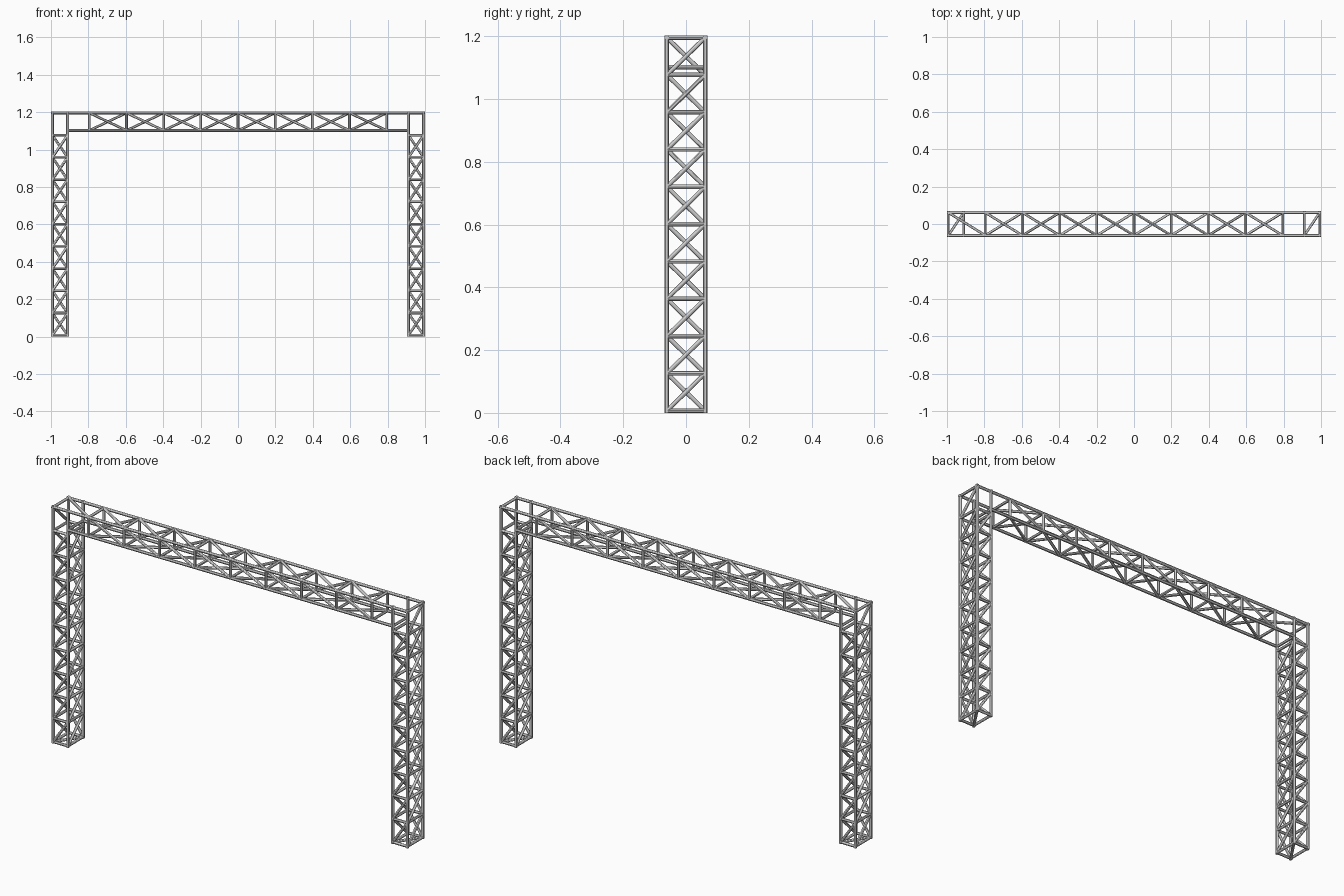
import bpy
import bmesh
from math import pi
from mathutils import Vector, Matrix

cube = bpy.data.objects.get("Cube")
if cube:
    bpy.data.objects.remove(cube, do_unlink=True)

# Key dimensions
CHORD, WEB = 0.0075, 0.007
OUT, INN, SIDE = 0.9925, 0.911, 0.061
LOW, TOP, BEAM_Z = 0.007, 1.196, 1.102
LEG_BAYS, BEAM_BAYS, SPAN = 10, 8, 0.795

steel = bpy.data.materials.new("steel grey")
steel.use_nodes = True
grey = (0.6, 0.6, 0.6, 1)
steel.diffuse_color = grey
steel.node_tree.nodes["Principled BSDF"].inputs["Base Color"].default_value = grey


def tube(bm, a, b, r):
    """Round bar between two points."""
    a, b = Vector(a), Vector(b)
    d = b - a
    m = Matrix.Translation((a + b) / 2) @ d.to_track_quat("Z", "Y").to_matrix().to_4x4()
    bmesh.ops.create_cone(bm, cap_ends=True, segments=12, radius1=r, radius2=r,
                          depth=d.length, matrix=m)


def finish(bm, name):
    mesh = bpy.data.meshes.new(name)
    bm.to_mesh(mesh)
    bm.free()
    mesh.materials.append(steel)
    ob = bpy.data.objects.new(name, mesh)
    bpy.context.collection.objects.link(ob)
    bpy.ops.object.select_all(action="DESELECT")
    ob.select_set(True)
    bpy.context.view_layer.objects.active = ob
    bpy.ops.object.shade_smooth_by_angle()
    return ob


# Leg tower: four chords, rings and diagonals winding around the faces
bm = bmesh.new()
step = (TOP - LOW) / LEG_BAYS
levels = [LOW + i * step for i in range(LEG_BAYS + 1)]
corners = [(OUT, -SIDE), (OUT, SIDE), (INN, SIDE), (INN, -SIDE)]
for i, c in enumerate(corners):
    n = corners[(i + 1) % 4]
    tube(bm, (*c, 0), (*c, TOP + CHORD), CHORD)
    # The outer face is laced to the top, the others stop under the beam
    face_levels = levels if i == 0 else levels[:-1]
    for z in face_levels:
        tube(bm, (*c, z), (*n, z), WEB)
    for z, z_next in zip(face_levels, face_levels[1:]):
        tube(bm, (*c, z), (*n, z_next), WEB)
tube(bm, (INN, -SIDE, LOW), (OUT, SIDE, LOW), WEB)
left_leg = finish(bm, "left_leg")

right_leg = left_leg.copy()
right_leg.name = "right_leg"
right_leg.rotation_euler.z = pi
bpy.context.collection.objects.link(right_leg)

# Beam chords
bm = bmesh.new()
for y in (-SIDE, SIDE):
    tube(bm, (-OUT - CHORD, y, TOP), (OUT + CHORD, y, TOP), CHORD)
    tube(bm, (-INN, y, BEAM_Z), (INN, y, BEAM_Z), CHORD)
finish(bm, "beam_chords")

# Beam frames and diagonals winding around the faces
bm = bmesh.new()
stations = [-SPAN + i * 2 * SPAN / BEAM_BAYS for i in range(BEAM_BAYS + 1)]
section = [(SIDE, TOP), (-SIDE, TOP), (-SIDE, BEAM_Z), (SIDE, BEAM_Z)]
for i, c in enumerate(section):
    n = section[(i + 1) % 4]
    for x in stations:
        tube(bm, (x, *c), (x, *n), WEB)
    for x, x_next in zip(stations, stations[1:]):
        tube(bm, (x, *c), (x_next, *n), WEB)
for x in (-INN, INN):
    tube(bm, (x, -SIDE, BEAM_Z), (x, SIDE, BEAM_Z), WEB)
# Top diagonal over the right corner
tube(bm, (-OUT, SIDE, TOP), (-SPAN, -SIDE, TOP), WEB)
finish(bm, "beam_lacing")
